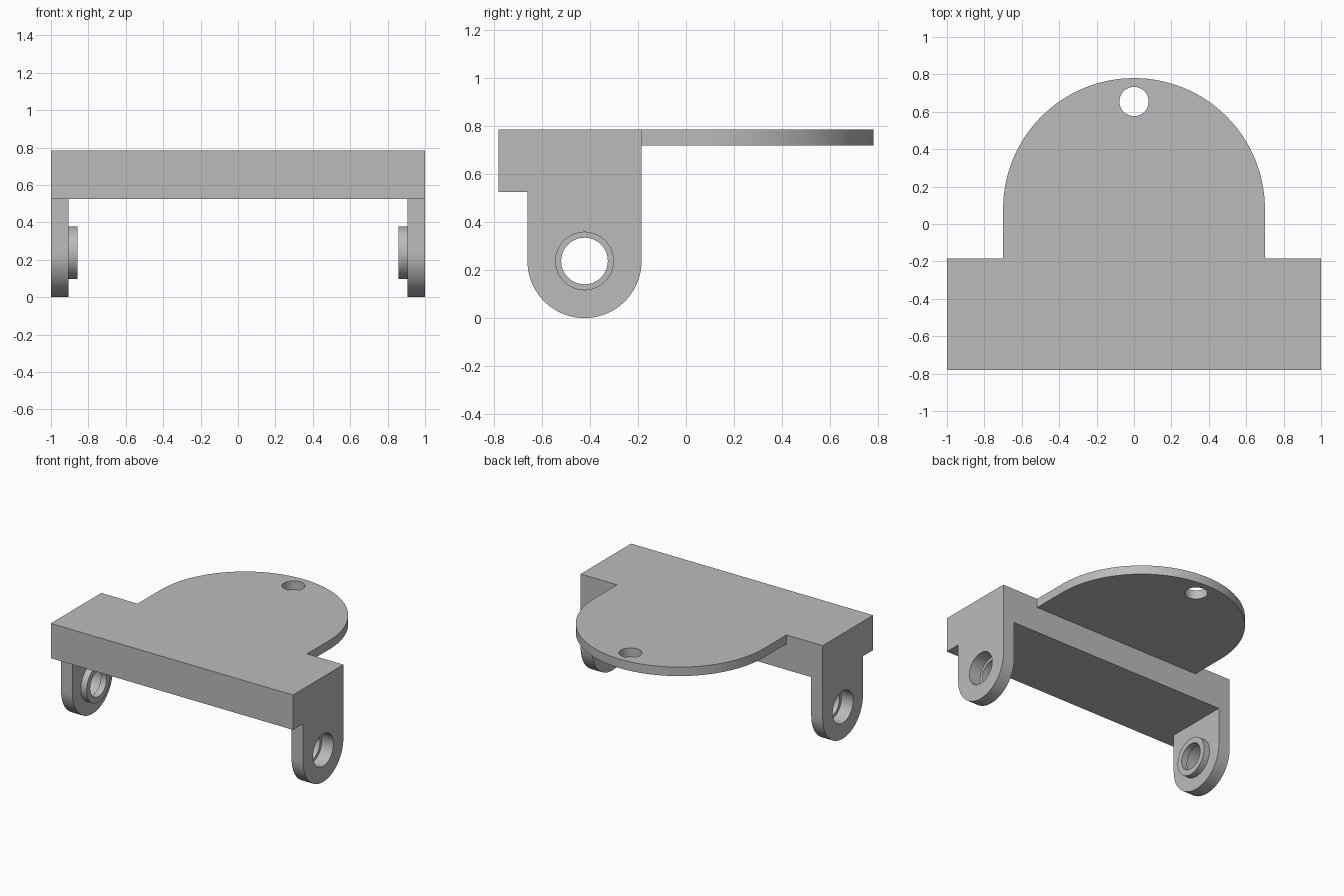
import bpy, bmesh
from math import cos, sin, pi
from mathutils import Matrix, Vector

cube = bpy.data.objects.get("Cube")
if cube:
    bpy.data.objects.remove(cube, do_unlink=True)

grey = bpy.data.materials.new("plain grey")
grey.use_nodes = True
colour = (0.5, 0.5, 0.5, 1)
grey.diffuse_color = colour
grey.node_tree.nodes["Principled BSDF"].inputs["Base Color"].default_value = colour

FLAT = Matrix.Identity(4)
# profile drawn in y, z and extruded along x
SIDE = Matrix(((0, 0, 1, 0), (1, 0, 0, 0), (0, 1, 0, 0), (0, 0, 0, 1)))


def arc(cx, cy, r, start, sweep, steps):
    return [(cx + r * cos(start + sweep * i / steps),
             cy + r * sin(start + sweep * i / steps)) for i in range(steps + 1)]


def circle(cx, cy, r):
    return arc(cx, cy, r, 0, 2 * pi, 64)[:-1]


def extrude(name, loops, low, high, frame):
    """Extrude an outline, with further loops as holes, from low to high."""
    curve = bpy.data.curves.new(name + "_profile", "CURVE")
    curve.dimensions = "2D"
    curve.fill_mode = "BOTH"
    curve.extrude = (high - low) / 2
    for loop in loops:
        spline = curve.splines.new("POLY")
        spline.points.add(len(loop) - 1)
        for point, (x, y) in zip(spline.points, loop):
            point.co = (x, y, 0, 1)
        spline.use_cyclic_u = True
    helper = bpy.data.objects.new(name + "_profile", curve)
    bpy.context.collection.objects.link(helper)
    bpy.context.view_layer.update()
    mesh = bpy.data.meshes.new_from_object(
        helper.evaluated_get(bpy.context.evaluated_depsgraph_get()))
    bpy.data.objects.remove(helper, do_unlink=True)

    # weld caps to walls and place the part
    bm = bmesh.new()
    bm.from_mesh(mesh)
    bmesh.ops.remove_doubles(bm, verts=bm.verts, dist=0.0001)
    bm.transform(frame @ Matrix.Translation(Vector((0, 0, (low + high) / 2))))
    bmesh.ops.recalc_face_normals(bm, faces=bm.faces)
    bm.to_mesh(mesh)
    bm.free()
    mesh.materials.clear()
    mesh.materials.append(grey)
    mesh.name = name
    part = bpy.data.objects.new(name, mesh)
    bpy.context.collection.objects.link(part)
    bpy.ops.object.select_all(action="DESELECT")
    part.select_set(True)
    bpy.context.view_layer.objects.active = part
    bpy.ops.object.shade_smooth_by_angle(angle=pi / 6)
    return part


FRONT, BACK = -0.78, -0.185
TOP, UNDER = 0.785, 0.525

# Crossbar
extrude("crossbar", [[(-1, FRONT), (1, FRONT), (1, BACK), (-1, BACK)]], UNDER, TOP, FLAT)

# Rounded plate with a small hole near its tip
plate = [(-0.7, BACK), (0.7, BACK)] + arc(0, 0.08, 0.7, 0, pi, 64)
extrude("rounded_plate", [plate, circle(0, 0.655, 0.078)], 0.718, TOP, FLAT)

# Hanging arms with a bore and a narrower inner collar
hub_y, hub_z, radius = -0.4225, 0.2375, 0.2375
arm = [(hub_y + radius, UNDER), (hub_y - radius, UNDER)] + arc(hub_y, hub_z, radius, pi, pi, 48)
collar = [circle(hub_y, hub_z, 0.14), circle(hub_y, hub_z, 0.097)]
for side, sign in (("left", 1), ("right", -1)):
    low, high = sorted((sign * 0.905, sign))
    extrude(side + "_arm", [arm, circle(hub_y, hub_z, 0.12)], low, high, SIDE)
    low, high = sorted((sign * 0.857, sign * 0.905))
    extrude(side + "_collar", collar, low, high, SIDE)
